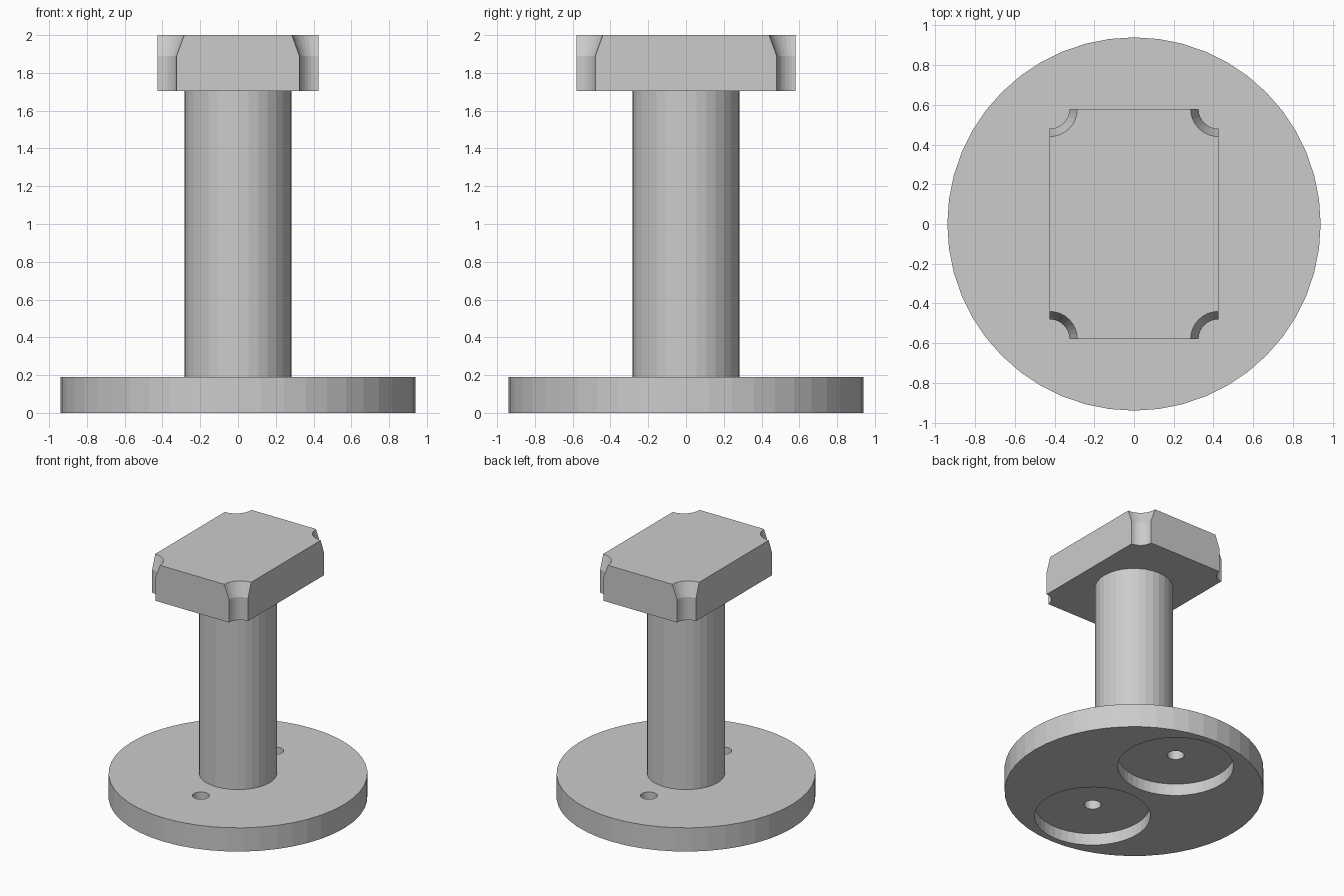
import bpy
import bmesh

cube = bpy.data.objects.get("Cube")
if cube:
    bpy.data.objects.remove(cube, do_unlink=True)

grey = bpy.data.materials.new("plain grey")
grey.use_nodes = True
grey.diffuse_color = (0.6, 0.6, 0.6, 1)
grey.node_tree.nodes["Principled BSDF"].inputs["Base Color"].default_value = (0.6, 0.6, 0.6, 1)


def finish(name, bm):
    """Turn a bmesh into a named, coloured object."""
    bmesh.ops.recalc_face_normals(bm, faces=bm.faces)
    mesh = bpy.data.meshes.new(name)
    bm.to_mesh(mesh)
    bm.free()
    mesh.materials.append(grey)
    obj = bpy.data.objects.new(name, mesh)
    bpy.context.collection.objects.link(obj)
    return obj


def cylinder(name, x, y, rings, sides):
    """Stack of rings (radius, height) closed at both ends."""
    bm = bmesh.new()
    loops = []
    for radius, z in rings:
        ring = bmesh.ops.create_circle(bm, segments=sides, radius=radius)["verts"]
        for v in ring:
            v.co.x += x
            v.co.y += y
            v.co.z = z
        loops.append(ring)
    for low, high in zip(loops, loops[1:]):
        for i in range(sides):
            j = (i + 1) % sides
            bm.faces.new((low[i], low[j], high[j], high[i]))
    bm.faces.new(loops[0])
    bm.faces.new(loops[-1])
    return finish(name, bm)


def cut(target, cutter):
    """Subtract a cutter, then remove it."""
    mod = target.modifiers.new("cut", "BOOLEAN")
    mod.operation = "DIFFERENCE"
    mod.solver = "EXACT"
    mod.object = cutter
    bpy.context.view_layer.update()
    graph = bpy.context.evaluated_depsgraph_get()
    result = bpy.data.meshes.new_from_object(target.evaluated_get(graph))
    target.modifiers.clear()
    target.data = result
    bpy.data.objects.remove(cutter, do_unlink=True)


# Round base with two screw holes, each in a wide recess underneath
base = cylinder("base", 0, 0, [(0.94, 0), (0.94, 0.19)], 48)
for y in (-0.47, 0.47):
    cut(base, cylinder("recess_cutter", 0, y, [(0.42, -0.1), (0.42, 0.095)], 48))
    cut(base, cylinder("hole_cutter", 0, y, [(0.062, -0.1), (0.062, 0.3)], 24))

# Upright column
cylinder("column", 0, 0, [(0.283, 0.19), (0.283, 1.705)], 32)

# Rectangular head with flared round notches at its corners
bm = bmesh.new()
bmesh.ops.create_cube(bm, size=1)
for v in bm.verts:
    v.co.x *= 0.85
    v.co.y *= 1.16
    v.co.z = 2 if v.co.z > 0 else 1.705
head = finish("head", bm)
for x in (-0.425, 0.425):
    for y in (-0.58, 0.58):
        cut(head, cylinder("notch_cutter", x, y,
                           [(0.1, 1.6), (0.1, 1.89), (0.14, 2), (0.14, 2.1)], 32))
